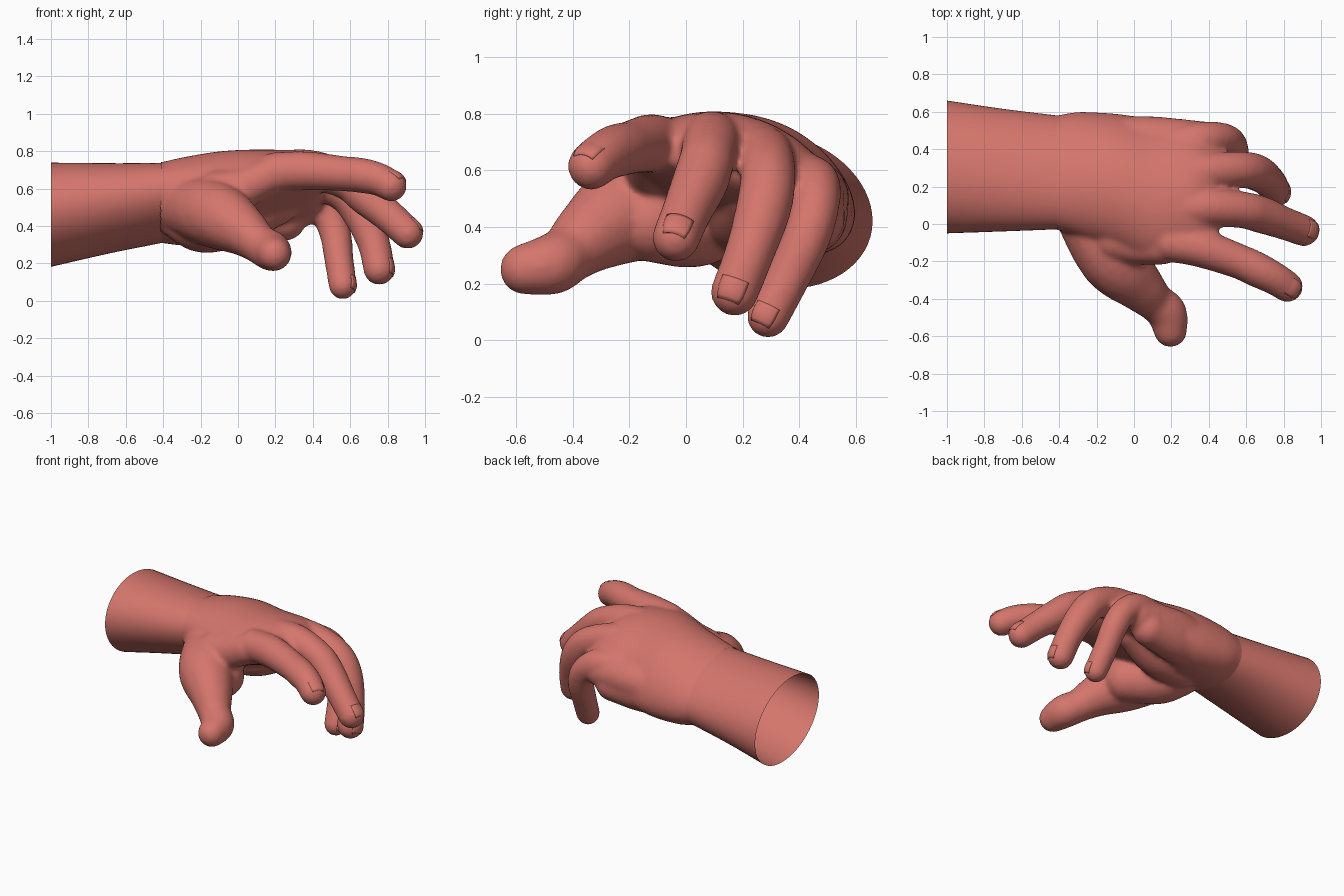
import bpy, bmesh
from math import cos, sin, pi, radians
from mathutils import Vector

if "Cube" in bpy.data.objects:
    bpy.data.objects.remove(bpy.data.objects["Cube"])

skin = bpy.data.materials.new("skin")
skin.diffuse_color = (0.66, 0.18, 0.15, 1)
skin.use_nodes = True
skin.node_tree.nodes["Principled BSDF"].inputs["Base Color"].default_value = skin.diffuse_color

# template ball, copied along limbs
tmp = bmesh.new()
bmesh.ops.create_uvsphere(tmp, u_segments=16, v_segments=10, radius=1)
tmp.verts.index_update()
BALL_V = [v.co.copy() for v in tmp.verts]
BALL_F = [[v.index for v in f.verts] for f in tmp.faces]
tmp.free()


def spline(pts, steps):
    """Catmull-Rom through rows of any width."""
    p = [Vector(q) for q in pts]
    p = [p[0] * 2 - p[1]] + p + [p[-1] * 2 - p[-2]]
    out = []
    for i in range(1, len(p) - 2):
        a, b, c, d = p[i - 1:i + 3]
        for s in range(steps):
            t = s / steps
            out.append((b * 2 + (c - a) * t + (a * 2 - b * 5 + c * 4 - d) * t * t
                        + (b * 3 - a - c * 3 + d) * t ** 3) * 0.5)
    return out + [p[-2]]


def loft(bm, sections, steps, caps, n=64):
    """Tilted, arched ellipses along x: x, y, z, half width, half height, tilt, arch."""
    rings = []
    for x, cy, cz, a, b, tilt, arch in spline(sections, steps):
        ring = []
        t = radians(tilt)
        for k in range(n):
            u, v = cos(2 * pi * k / n), sin(2 * pi * k / n)
            y, z = a * u, b * v + arch * (0.33 - u * u)
            ring.append(bm.verts.new((x, cy + y * cos(t) - z * sin(t),
                                      cz + y * sin(t) + z * cos(t))))
        rings.append(ring)
    for r, s in zip(rings, rings[1:]):
        for k in range(n):
            bm.faces.new((r[k], s[k], s[(k + 1) % n], r[(k + 1) % n]))
    if caps:
        bm.faces.new(rings[0])
        bm.faces.new(rings[-1][::-1])


def limb(bm, pts, steps=7):
    """Swept chain of balls: x, y, z, radius."""
    for x, y, z, r in spline(pts, steps):
        vs = [bm.verts.new(Vector((x, y, z)) + c * r) for c in BALL_V]
        for f in BALL_F:
            bm.faces.new([vs[i] for i in f])


def finish(bm, name):
    bmesh.ops.recalc_face_normals(bm, faces=bm.faces[:])
    me = bpy.data.meshes.new(name)
    bm.to_mesh(me)
    bm.free()
    me.materials.append(skin)
    ob = bpy.data.objects.new(name, me)
    bpy.context.collection.objects.link(ob)
    me.polygons.foreach_set("use_smooth", [True] * len(me.polygons))
    return ob


# Forearm: open tube
bm = bmesh.new()
loft(bm, [(-1, .305, .46, .36, .272, -15, 0), (-.7, .288, .493, .335, .232, -17, 0),
          (-.39, .275, .525, .314, .195, -20, 0)], 8, False)
finish(bm, "forearm")

# Hand: palm, pads and fingers fused into one skin
bm = bmesh.new()
loft(bm, [(-.5, .275, .525, .316, .197, -20, 0), (-.42, .275, .525, .316, .197, -20, 0),
          (-.3, .27, .53, .345, .215, -20, .02), (-.1, .24, .55, .375, .22, -20, .05),
          (.1, .195, .585, .4, .185, -19, .07), (.3, .195, .61, .385, .15, -18, .08),
          (.4, .195, .61, .355, .11, -18, .08), (.45, .195, .61, .32, .07, -18, .07)], 5, True)
fingers = {
    "index": [(.2, -.1, .69, .105), (.36, -.13, .695, .105), (.56, -.2, .68, .095),
              (.66, -.245, .67, .095), (.75, -.29, .65, .089), (.82, -.335, .615, .085)],
    "middle": [(.2, .08, .7, .105), (.39, .09, .7, .107), (.58, .075, .64, .1),
               (.68, .05, .56, .101), (.8, .005, .46, .09), (.907, -.035, .362, .086)],
    "ring": [(.2, .26, .66, .1), (.38, .28, .65, .102), (.56, .29, .58, .1),
             (.655, .275, .47, .1), (.725, .225, .31, .089), (.755, .172, .17, .086)],
    "little": [(.2, .42, .56, .1), (.36, .45, .545, .098), (.47, .455, .47, .088),
               (.52, .425, .36, .086), (.54, .36, .22, .08), (.56, .29, .084, .077)],
}
for path in fingers.values():
    limb(bm, path)
# thumb
limb(bm, [(-.28, .08, .5, .16), (-.12, -.18, .46, .18), (.02, -.325, .38, .137),
          (.105, -.41, .31, .107), (.175, -.475, .268, .108), (.195, -.57, .25, .09)])
# thumb pad, outer palm pads, palm centre, thumb web
limb(bm, [(-.27, .12, .46, .16), (-.18, .02, .42, .165), (-.04, -.12, .42, .145)])
limb(bm, [(-.3, .38, .45, .13), (0, .43, .44, .14), (.25, .45, .435, .115)])
limb(bm, [(-.2, .41, .48, .15), (.05, .44, .5, .14), (.34, .45, .5, .105)])
limb(bm, [(-.2, .22, .45, .16), (0, .22, .46, .15), (.2, .25, .53, .13)])
limb(bm, [(-.1, -.08, .57, .13), (.02, -.11, .6, .11), (.15, -.12, .66, .1)])
hand = finish(bm, "hand")
rm = hand.modifiers.new("fuse", 'REMESH')
rm.mode = 'VOXEL'
rm.voxel_size = 0.013
rm.use_smooth_shade = True
sm = hand.modifiers.new("soften", 'SMOOTH')
sm.factor = 0.5
sm.iterations = 14
bpy.context.view_layer.objects.active = hand
hand.select_set(True)
for m in ("fuse", "soften"):
    bpy.ops.object.modifier_apply(modifier=m)

# open the wrist where the forearm enters
bm = bmesh.new()
bm.from_mesh(hand.data)
bmesh.ops.delete(bm, geom=[v for v in bm.verts if v.co.x < -.42], context='VERTS')
bm.to_mesh(hand.data)
bm.free()

# Fingernails: curved plates on the back of each fingertip
for name, path in fingers.items():
    c, r = Vector(path[-1][:3]), path[-1][3] - .004
    t = (c - Vector(path[-2][:3])).normalized()
    up = Vector((.3, 0, 1)) if name == "index" else Vector((.8, .05, .6))
    up = (up - t * up.dot(t)).normalized()
    side = t.cross(up)
    bm = bmesh.new()
    grid = []
    for i in range(7):
        s = -.4 + i / 6 * 1.0
        rad = r * (1.0 if s < 0 else (1 - s * s) ** .5)
        grid.append([bm.verts.new(c + t * s * r + (up * cos(w) + side * sin(w)) * rad)
                     for w in [radians(-36 + 9 * j) for j in range(9)]])
    for g, h in zip(grid, grid[1:]):
        for j in range(8):
            bm.faces.new((g[j], g[j + 1], h[j + 1], h[j]))
    nail = finish(bm, name + "_nail")
    so = nail.modifiers.new("thickness", 'SOLIDIFY')
    so.thickness = .006
    so.offset = 0
